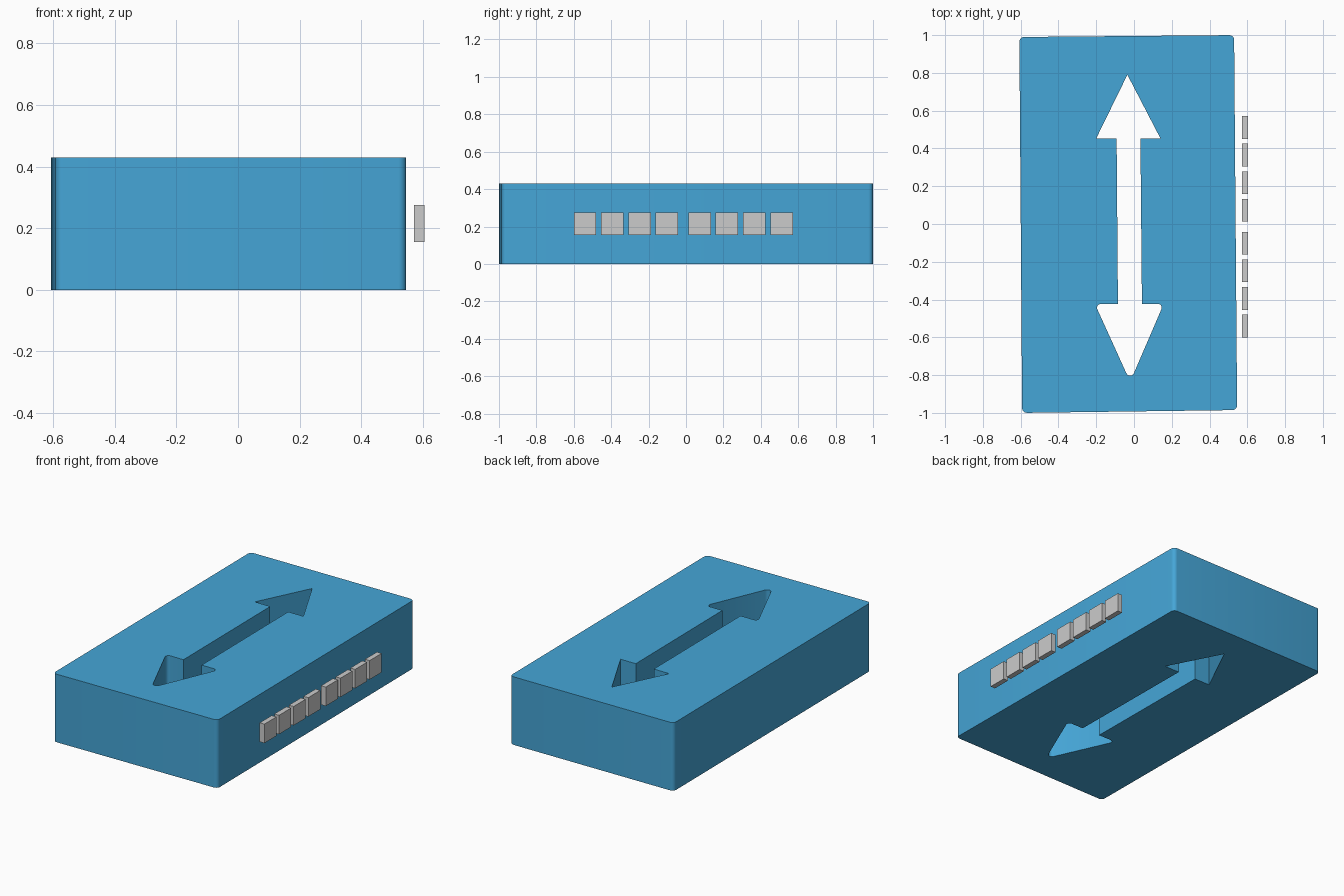
import bpy, bmesh, math
from mathutils import Vector

if "Cube" in bpy.data.objects:
    bpy.data.objects.remove(bpy.data.objects["Cube"])

HEIGHT = 0.43


def rounded(corners, steps=6):
    """Outline from (x, y, radius) corners; radius 0 stays sharp."""
    out = []
    n = len(corners)
    for i, (x, y, r) in enumerate(corners):
        p = Vector((x, y))
        if r == 0:
            out.append(p)
            continue
        a = (Vector(corners[i - 1][:2]) - p).normalized()
        b = (Vector(corners[(i + 1) % n][:2]) - p).normalized()
        half = a.angle(b) / 2
        centre = p + (a + b).normalized() * (r / math.sin(half))
        start = p + a * (r / math.tan(half)) - centre
        end = p + b * (r / math.tan(half)) - centre
        sweep = start.angle(end)
        for k in range(steps + 1):
            t = k / steps
            d = (start * math.sin((1 - t) * sweep) + end * math.sin(t * sweep)) / math.sin(sweep)
            out.append(centre + d)
    return out


def prism(name, outlines, height):
    """Upright prism; outlines after the first are holes."""
    bm = bmesh.new()
    caps = ([], [])
    for pts in outlines:
        n = len(pts)
        rings = []
        for level, z in enumerate((0, height)):
            ring = [bm.verts.new((p.x, p.y, z)) for p in pts]
            caps[level].extend(bm.edges.new((ring[i], ring[(i + 1) % n])) for i in range(n))
            rings.append(ring)
        low, high = rings
        for i in range(n):
            j = (i + 1) % n
            bm.faces.new((low[i], low[j], high[j], high[i]))
    for edges in caps:
        bmesh.ops.triangle_fill(bm, edges=edges, use_beauty=True, use_dissolve=False)
    bmesh.ops.recalc_face_normals(bm, faces=bm.faces)
    mesh = bpy.data.meshes.new(name)
    bm.to_mesh(mesh)
    bm.free()
    obj = bpy.data.objects.new(name, mesh)
    bpy.context.collection.objects.link(obj)
    return obj


# Body block with a double-headed arrow cut right through
R = 0.025
outer = rounded([(-0.607, 0.99, R), (0.53, 1.0, R), (0.546, -0.985, R), (-0.592, -1.0, R)])
arrow = rounded([
    (-0.035, 0.79, 0), (0.14, 0.453, 0), (0.034, 0.453, 0), (0.042, -0.423, 0),
    (0.157, -0.423, 0.02), (-0.02, -0.835, 0.022), (-0.207, -0.423, 0.02),
    (-0.085, -0.423, 0), (-0.092, 0.453, 0), (-0.2, 0.453, 0)])
body = prism("arrow_block", [outer, arrow], HEIGHT)

blue = bpy.data.materials.new("blue")
blue.diffuse_color = (0.06, 0.38, 0.68, 1)
blue.use_nodes = True
blue.node_tree.nodes["Principled BSDF"].inputs["Base Color"].default_value = blue.diffuse_color
body.data.materials.append(blue)
bpy.context.view_layer.objects.active = body
body.select_set(True)
bpy.ops.object.shade_smooth_by_angle(angle=math.radians(30))

# Two rows of four small tiles floating beside the right face
for row, first in enumerate((-0.54, 0.073)):
    for k in range(4):
        bpy.ops.mesh.primitive_cube_add(size=1, location=(0.588, first + k * 0.146, 0.215))
        tile = bpy.context.object
        tile.name = f"side_tile_{row * 4 + k + 1}"
        tile.scale = (0.033, 0.12, 0.12)
